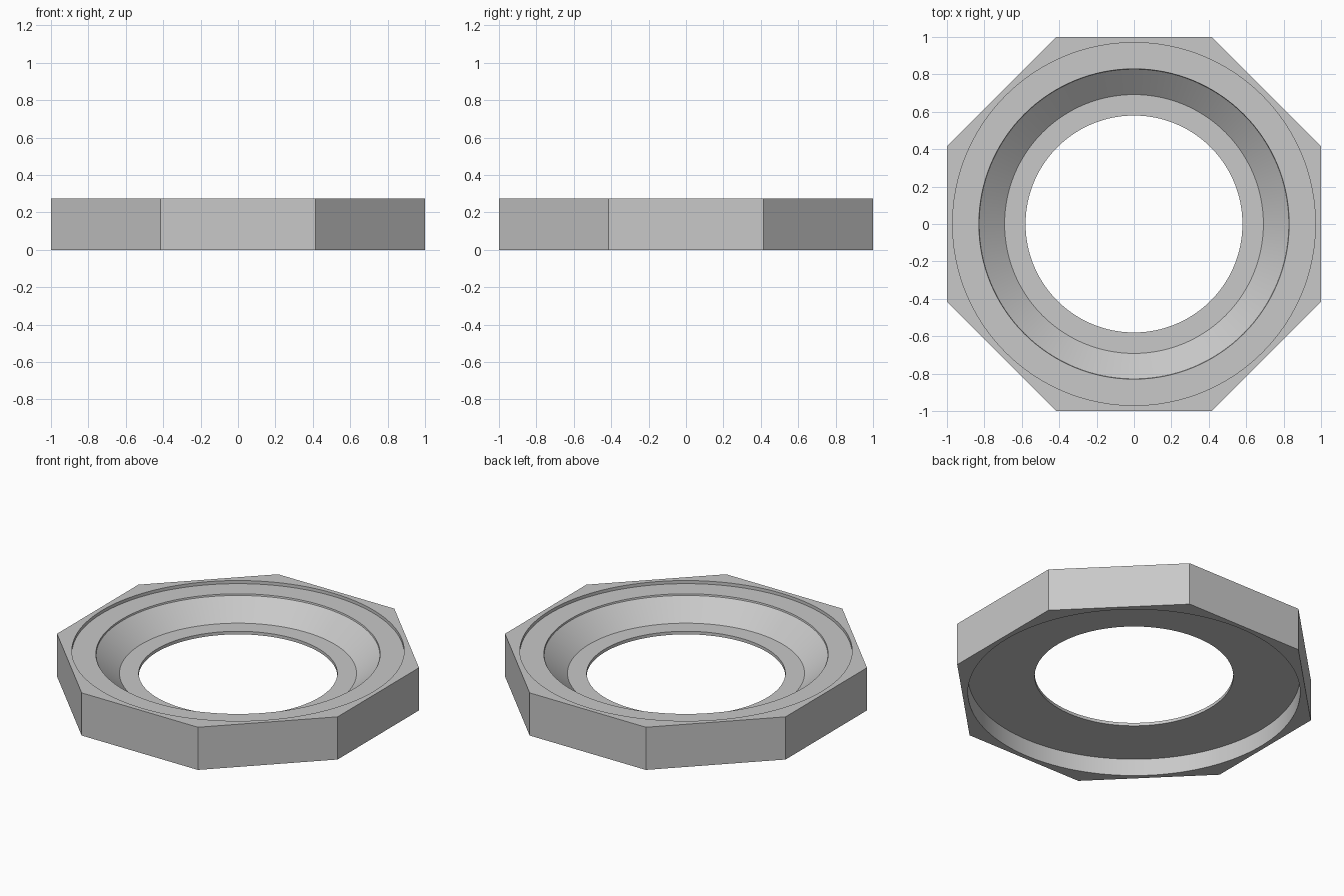
import bpy, bmesh, math

if "Cube" in bpy.data.objects:
    bpy.data.objects.remove(bpy.data.objects["Cube"])

grey = bpy.data.materials.new("light grey")
grey.diffuse_color = (0.58, 0.58, 0.58, 1)
grey.use_nodes = True
grey.node_tree.nodes["Principled BSDF"].inputs["Base Color"].default_value = grey.diffuse_color

SEG = 128


def ring_points(bm, radius, z, octagon=False):
    """Closed loop of points, either a circle or an octagon with given apothem."""
    pts = []
    n = 8 if octagon else SEG
    r = radius / math.cos(math.pi / 8) if octagon else radius
    for i in range(n):
        a = 2 * math.pi * i / n + (math.pi / 8 if octagon else 0)
        pts.append(bm.verts.new((r * math.cos(a), r * math.sin(a), z)))
    return pts


def bridge(bm, a, b):
    """Quad strip between two loops of equal length."""
    n = len(a)
    for i in range(n):
        j = (i + 1) % n
        bm.faces.new((a[i], a[j], b[j], b[i]))


def cap(bm, octa, circle):
    """Flat face between the octagon and the round hole, split by sector."""
    step = SEG // 8
    for k in range(8):
        start = k * step + step // 2
        arc = [circle[(start + i) % SEG] for i in range(step + 1)]
        bm.faces.new([octa[k], octa[(k + 1) % 8]] + arc[::-1])


def finish(bm, name):
    bmesh.ops.recalc_face_normals(bm, faces=bm.faces)
    me = bpy.data.meshes.new(name)
    bm.to_mesh(me)
    bm.free()
    ob = bpy.data.objects.new(name, me)
    bpy.context.collection.objects.link(ob)
    me.materials.append(grey)
    bpy.ops.object.select_all(action='DESELECT')
    ob.select_set(True)
    bpy.context.view_layer.objects.active = ob
    bpy.ops.object.shade_smooth_by_angle(angle=math.radians(25))


# Octagonal frame with a round hole
H = 0.275
bm = bmesh.new()
lo, hi = ring_points(bm, 1, 0, True), ring_points(bm, 1, H, True)
clo, chi = ring_points(bm, 0.97, 0), ring_points(bm, 0.97, H)
bridge(bm, lo, hi)
bridge(bm, clo, chi)
cap(bm, lo, clo)
cap(bm, hi, chi)
finish(bm, "octagon_frame")

# Dished round insert, recessed at top and bottom: closed (radius, z) section
section = [(0.97, 0.11), (0.97, 0.255), (0.83, 0.255), (0.828, 0.245),
           (0.692, 0.13), (0.58, 0.13), (0.58, 0.11)]
bm = bmesh.new()
loops = [ring_points(bm, r, z) for r, z in section]
for i in range(len(loops)):
    bridge(bm, loops[i], loops[(i + 1) % len(loops)])
finish(bm, "dished_insert")
